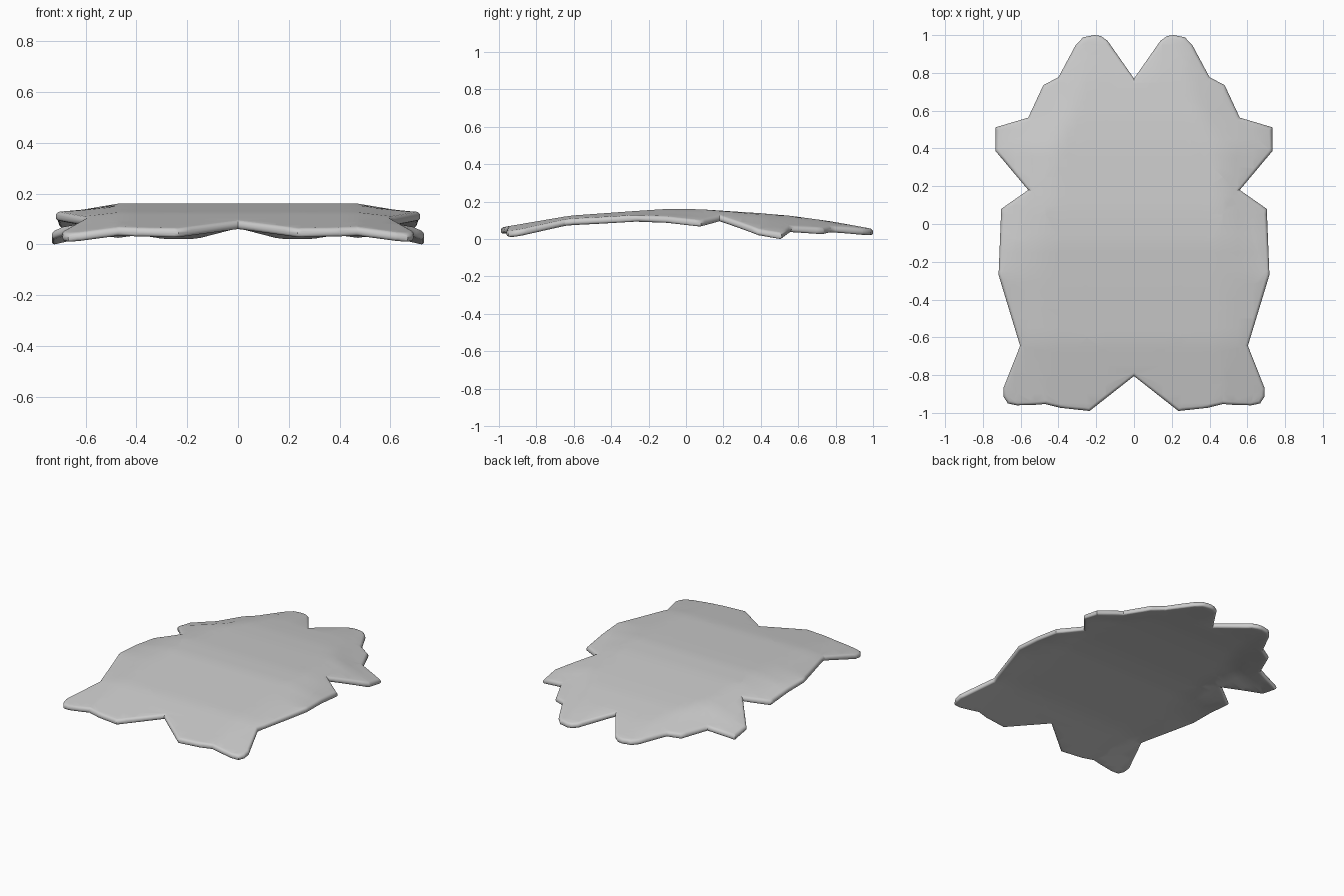
import bpy, bmesh
from mathutils import Vector

if "Cube" in bpy.data.objects:
    bpy.data.objects.remove(bpy.data.objects["Cube"])

THICK = 0.036

# Half outline of the hide, from nose notch round to tail notch
half = [(0, .77), (.14, .97), (.175, .995), (.21, 1.0), (.27, .988), (.31, .945), (.40, .777),
        (.48, .735), (.56, .563), (.732, .512), (.732, .385), (.56, .18), (.703, .08),
        (.717, -.27), (.603, -.645), (.692, -.87), (.69, -.915), (.668, -.95), (.62, -.96),
        (.52, -.957), (.47, -.953), (.39, -.973), (.235, -.99), (0, -.805)]
outline = half + [(-x, y) for x, y in half[-2:0:-1]]

# Drape stations: y, top height along the middle, flat half width, side slope
stations = [(-1.0, .062, .47, .13), (-.62, .127, .47, .12), (-.27, .152, .47, .09),
            (-.10, .163, .47, .17), (.08, .161, .47, .26), (.40, .140, .45, .31),
            (.56, .126, .35, .26), (.78, .096, .28, .22), (1.0, .056, .25, .15)]


def drape(x, y):
    y = max(-1.0, min(1.0, y))
    for a, b in zip(stations, stations[1:]):
        if y <= b[0]:
            t = (y - a[0]) / (b[0] - a[0])
            top, width, slope = (a[i] + t * (b[i] - a[i]) for i in (1, 2, 3))
            return top - THICK / 2 - slope * max(0, abs(x) - width)


# Flat slab with a rounded rim
bm = bmesh.new()
lower = [bm.verts.new((x, y, -THICK / 2)) for x, y in outline]
upper = [bm.verts.new((x, y, THICK / 2)) for x, y in outline]
n = len(outline)
bm.faces.new(upper)
bm.faces.new(lower[::-1])
for i in range(n):
    j = (i + 1) % n
    bm.faces.new((lower[i], lower[j], upper[j], upper[i]))
bmesh.ops.recalc_face_normals(bm, faces=bm.faces)
rim = [e for e in bm.edges if abs(e.verts[0].co.z - e.verts[1].co.z) < 1e-5]
bmesh.ops.bevel(bm, geom=rim, offset=.016, offset_type='OFFSET', segments=4,
                profile=.5, affect='EDGES', clamp_overlap=True)
bmesh.ops.triangulate(bm, faces=bm.faces)

# Slice into strips so that it can bend
cuts = [(Vector((0, k * .05, 0)), Vector((0, 1, 0))) for k in range(-19, 20)]
cuts += [(Vector((s * x, 0, 0)), Vector((1, 0, 0)))
         for x in (.15, .25, .3, .35, .4, .47, .55, .63) for s in (-1, 1)]
cuts.append((Vector((0, 0, 0)), Vector((1, 0, 0))))
for co, no in cuts:
    bmesh.ops.bisect_plane(bm, geom=bm.verts[:] + bm.edges[:] + bm.faces[:],
                           plane_co=co, plane_no=no, dist=1e-5)

# Bend over the drape and rest on the floor
for v in bm.verts:
    v.co.z += drape(v.co.x, v.co.y)
low = min(v.co.z for v in bm.verts)
for v in bm.verts:
    v.co.z -= low
bmesh.ops.recalc_face_normals(bm, faces=bm.faces)

mesh = bpy.data.meshes.new("hide_rug")
bm.to_mesh(mesh)
bm.free()
rug = bpy.data.objects.new("hide_rug", mesh)
bpy.context.collection.objects.link(rug)
bpy.context.view_layer.objects.active = rug
rug.select_set(True)
bpy.ops.object.shade_smooth_by_angle(angle=0.7)
